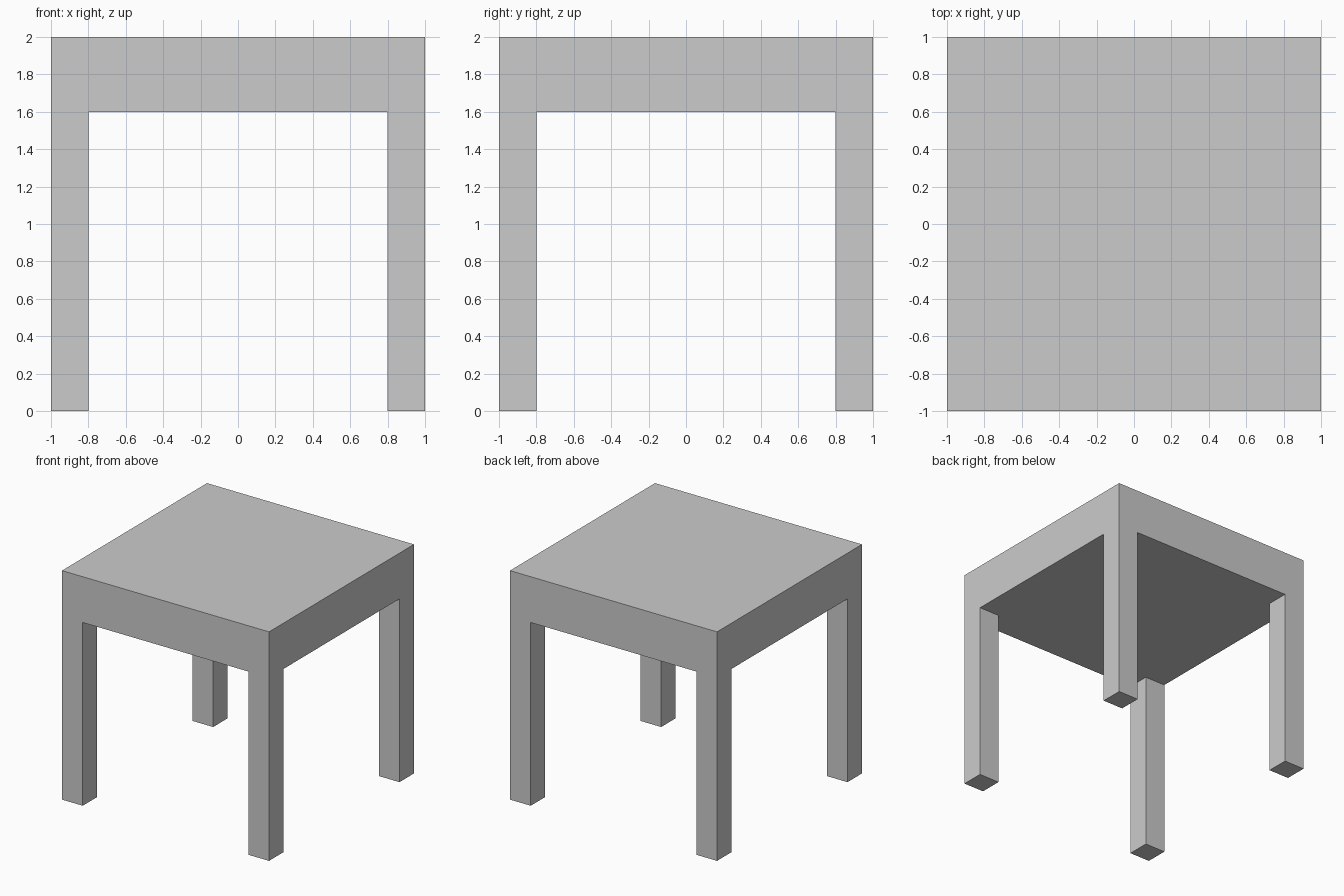
import bpy
import bmesh
from mathutils import Matrix, Vector

if "Cube" in bpy.data.objects:
    bpy.data.objects.remove(bpy.data.objects["Cube"])

HALF, INNER = 1.0, 0.8          # outer half width, inner side of the legs
TOP, UNDER = 2.0, 1.6           # slab top and underside

bm = bmesh.new()

# Thick table top
bmesh.ops.create_cube(bm, size=1, matrix=Matrix.Translation((0, 0, (TOP + UNDER) / 2))
                      @ Matrix.Diagonal((2 * HALF, 2 * HALF, TOP - UNDER, 1)))

# Cuts that mark out the leg corners
for axis in (Vector((1, 0, 0)), Vector((0, 1, 0))):
    for side in (-INNER, INNER):
        bmesh.ops.bisect_plane(bm, geom=bm.verts[:] + bm.edges[:] + bm.faces[:],
                               plane_co=axis * side, plane_no=axis)

# Four square legs drawn down from the corners of the underside
bm.normal_update()
corners = []
for f in bm.faces:
    c = f.calc_center_median()
    if f.normal.z < -0.9 and abs(c.x) > INNER and abs(c.y) > INNER:
        corners.append(f)
for f in bmesh.ops.extrude_discrete_faces(bm, faces=corners)["faces"]:
    bmesh.ops.translate(bm, verts=f.verts[:], vec=(0, 0, -UNDER))

bmesh.ops.recalc_face_normals(bm, faces=bm.faces[:])
mesh = bpy.data.meshes.new("table")
bm.to_mesh(mesh)
bm.free()
bpy.context.collection.objects.link(bpy.data.objects.new("table", mesh))
